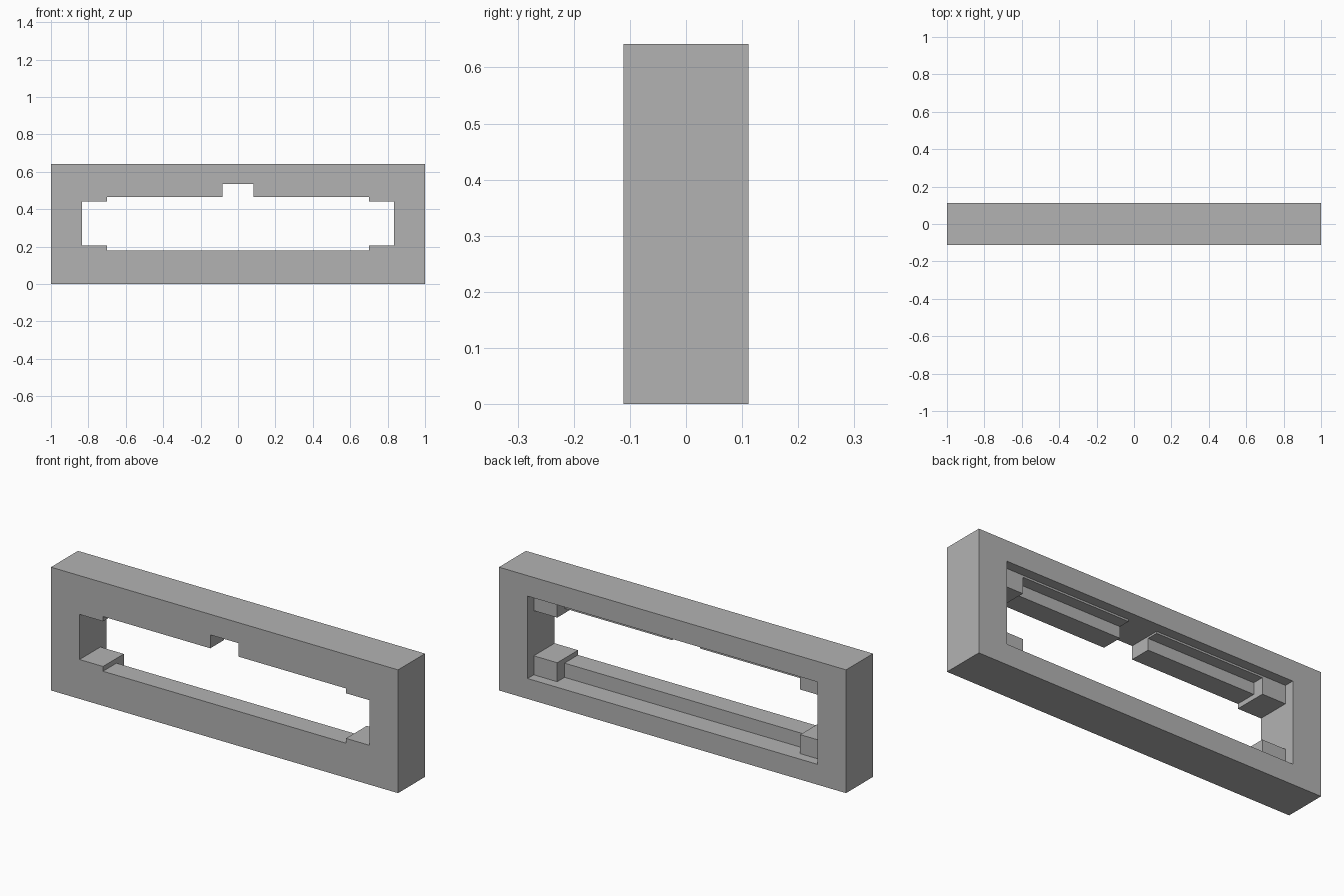
import bpy

if "Cube" in bpy.data.objects:
    bpy.data.objects.remove(bpy.data.objects["Cube"], do_unlink=True)

HALF_DEPTH = 0.111
HEIGHT = 0.642
BEYOND = 0.3          # cutters reach past the body

grey = bpy.data.materials.new("plain grey")
grey.use_nodes = True
COLOUR = (0.45, 0.45, 0.45, 1)
grey.diffuse_color = COLOUR
grey.node_tree.nodes["Principled BSDF"].inputs["Base Color"].default_value = COLOUR


def box(name, half_x, y0, y1, z0, z1):
    """Box centred on x = 0."""
    bpy.ops.mesh.primitive_cube_add(size=1, location=(0, (y0 + y1) / 2, (z0 + z1) / 2))
    ob = bpy.context.object
    ob.name = name
    ob.scale = (2 * half_x, y1 - y0, z1 - z0)
    bpy.ops.object.transform_apply(location=True, rotation=False, scale=True)
    ob.data.materials.append(grey)
    return ob


# Solid slab that becomes the frame
frame = box("frame", 1, -HALF_DEPTH, HALF_DEPTH, 0, HEIGHT)

# Openings: name, half width, where the cut starts in y, bottom, top
openings = [
    ("wide_window", 0.835, -BEYOND, 0.205, 0.44),
    ("tall_window", 0.70, -BEYOND, 0.18, 0.465),
    ("top_notch", 0.082, -BEYOND, 0.30, 0.535),
    ("rear_recess", 0.835, 0.06, 0.106, 0.535),
    ("lip_recess", 0.70, 0.0, 0.106, 0.525),
]
for name, half_x, y0, z0, z1 in openings:
    cutter = box(name, half_x, y0, BEYOND, z0, z1)
    cutter.hide_render = True
    cut = frame.modifiers.new(name, 'BOOLEAN')
    cut.operation = 'DIFFERENCE'
    cut.solver = 'EXACT'
    cut.object = cutter
    bpy.context.view_layer.objects.active = frame
    bpy.ops.object.modifier_apply(modifier=name)
    bpy.data.objects.remove(cutter, do_unlink=True)
